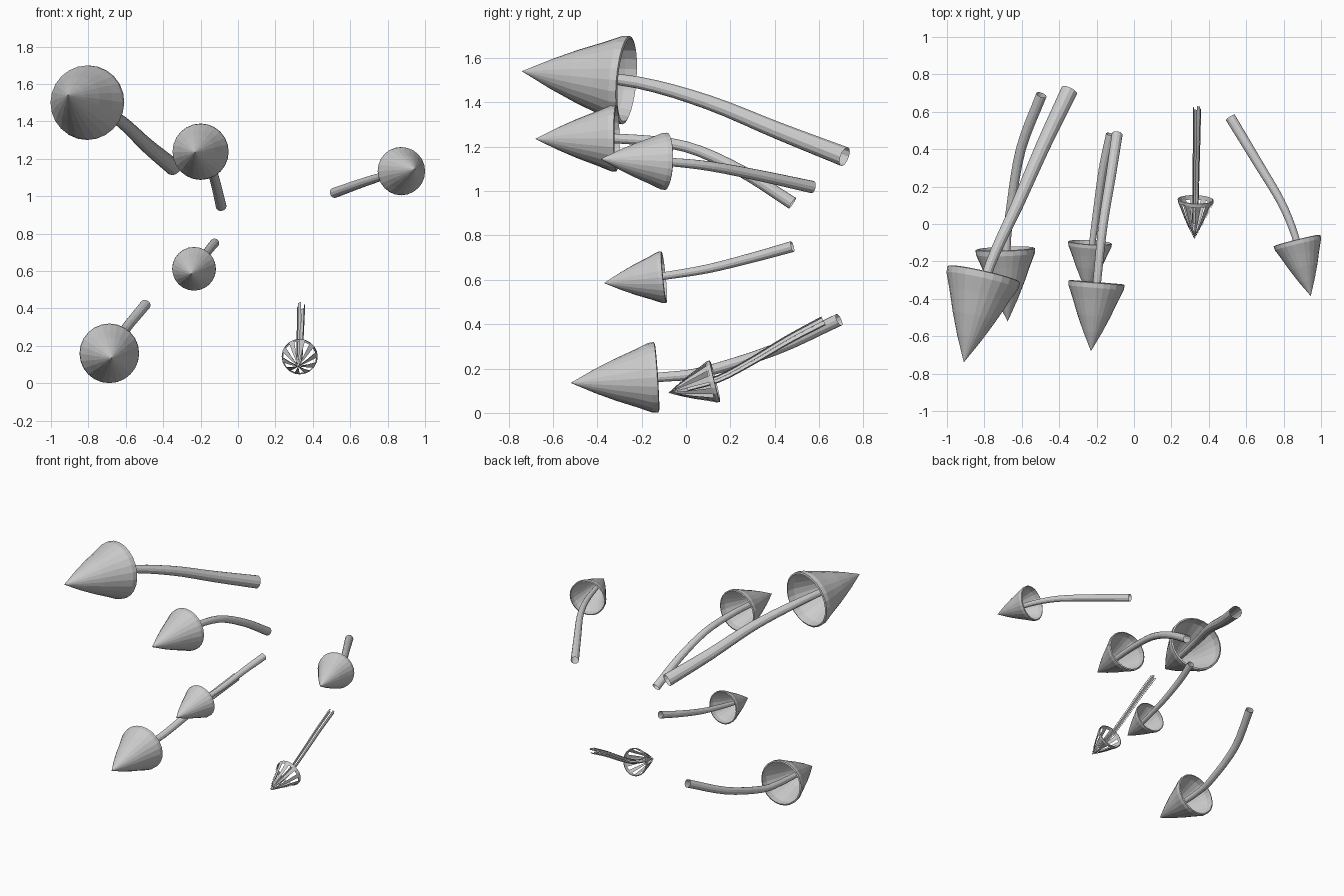
import bpy, bmesh
from math import cos, sin, tau
from mathutils import Vector

if "Cube" in bpy.data.objects:
    bpy.data.objects.remove(bpy.data.objects["Cube"])

# closed shell profile: (position from tip to rim, radius factor)
OUTER = [(0.28, .33), (.52, .58), (.76, .80), (.93, .97), (1.0, .985)]
INNER = [(1.01, .93), (.90, .90), (.75, .75), (.5, .52), (.28, .27)]


def ring(bm, c, d, r, n):
    u = d.cross(Vector((0, 0, 1))).normalized()
    v = u.cross(d).normalized()
    return [bm.verts.new(c + r * (cos(tau * i / n) * u + sin(tau * i / n) * v))
            for i in range(n)]


def bridge(bm, a, b, keep):
    n = len(a)
    for i in range(n):
        if keep(i):
            j = (i + 1) % n
            bm.faces.new((a[i], a[j], b[j], b[i]))


def finish(bm, name):
    loose = [v for v in bm.verts if not v.link_faces]
    bmesh.ops.delete(bm, geom=loose, context='VERTS')
    bmesh.ops.recalc_face_normals(bm, faces=bm.faces)
    me = bpy.data.meshes.new(name)
    bm.to_mesh(me)
    bm.free()
    bpy.context.collection.objects.link(bpy.data.objects.new(name, me))


def always(i):
    return True


def alternate(i):
    return i % 2 == 0


def arrow_head(name, tip, base, r, ribbed=False):
    """Hollow cone, optionally reduced to ribs and a rim band."""
    bm = bmesh.new()
    tip, base = Vector(tip), Vector(base)
    axis = base - tip
    d = axis.normalized()
    n = 20 if ribbed else 24
    side = alternate if ribbed else always
    prof = OUTER + INNER
    rings = [ring(bm, tip + axis * t, d, r * f, n) for t, f in prof]
    for k in range(len(rings) - 1):
        rim = prof[k][0] >= .9 and prof[k + 1][0] >= .9
        bridge(bm, rings[k], rings[k + 1], always if rim else side)
    for apex_t, loop in ((0, rings[0]), (.06, rings[-1])):
        apex = bm.verts.new(tip + axis * apex_t)
        for i in range(n):
            if side(i):
                bm.faces.new((apex, loop[i], loop[(i + 1) % n]))
    finish(bm, name)


def spline(pts, steps=4):
    """Catmull-Rom samples through the points."""
    p = [Vector(q) for q in pts]
    p = [2 * p[0] - p[1]] + p + [2 * p[-1] - p[-2]]
    out = []
    for k in range(1, len(p) - 2):
        a, b, c, e = p[k - 1:k + 3]
        for s in range(steps):
            t = s / steps
            out.append(.5 * (2 * b + (c - a) * t + (2 * a - 5 * b + 4 * c - e) * t * t
                             + (3 * b - a - 3 * c + e) * t ** 3))
    return out + [p[-2]]


def stem(name, pts, r0, r1, ribbed=False):
    """Open curved tube that widens toward its free end."""
    bm = bmesh.new()
    path = spline(pts)
    last = len(path) - 1
    rings = []
    for k, c in enumerate(path):
        d = (path[min(k + 1, last)] - path[max(k - 1, 0)]).normalized()
        rings.append(ring(bm, c, d, r0 + (r1 - r0) * k / last, 8 if ribbed else 12))
    for a, b in zip(rings, rings[1:]):
        bridge(bm, a, b, alternate if ribbed else always)
    finish(bm, name)


# name, tip, rim centre, rim radius, stem path behind the rim, stem radii, ribbed
ARROWS = [
    ("upper_left", (-.91, -.74, 1.54), (-.803, -.27, 1.50), .203,
     [(-.77, -.22, 1.49), (-.625, .10, 1.40), (-.485, .42, 1.27), (-.345, .715, 1.155)],
     (.021, .045), False),
    ("upper_middle", (-.23, -.68, 1.235), (-.20, -.315, 1.238), .153,
     [(-.195, -.28, 1.235), (-.165, 0, 1.20), (-.125, .25, 1.09), (-.09, .48, .945)],
     (.02, .029), False),
    ("middle", (-.25, -.37, .585), (-.235, -.10, .612), .119,
     [(-.22, -.08, .62), (-.195, .10, .65), (-.165, .30, .70), (-.125, .48, .75)],
     (.015, .025), False),
    ("upper_right", (.945, -.385, 1.145), (.872, -.09, 1.134), .131,
     [(.86, -.06, 1.13), (.785, .12, 1.11), (.66, .33, 1.07), (.515, .57, 1.018)],
     (.016, .028), False),
    ("lower_left", (-.675, -.52, .135), (-.688, -.135, .16), .162,
     [(-.68, -.10, .162), (-.66, .08, .185), (-.605, .40, .285), (-.495, .69, .42)],
     (.019, .029), False),
    ("lower_right", (.322, -.08, .09), (.33, .13, .143), .098,
     [(.33, .15, .155), (.332, .30, .235), (.335, .46, .33), (.337, .62, .415)],
     (.015, .022), True),
]

for name, tip, base, r, path, radii, ribbed in ARROWS:
    arrow_head(name + "_arrow_head", tip, base, r, ribbed)
    inside = Vector(base).lerp(Vector(tip), .6)
    stem(name + "_arrow_stem", [inside] + path, *radii, ribbed)
